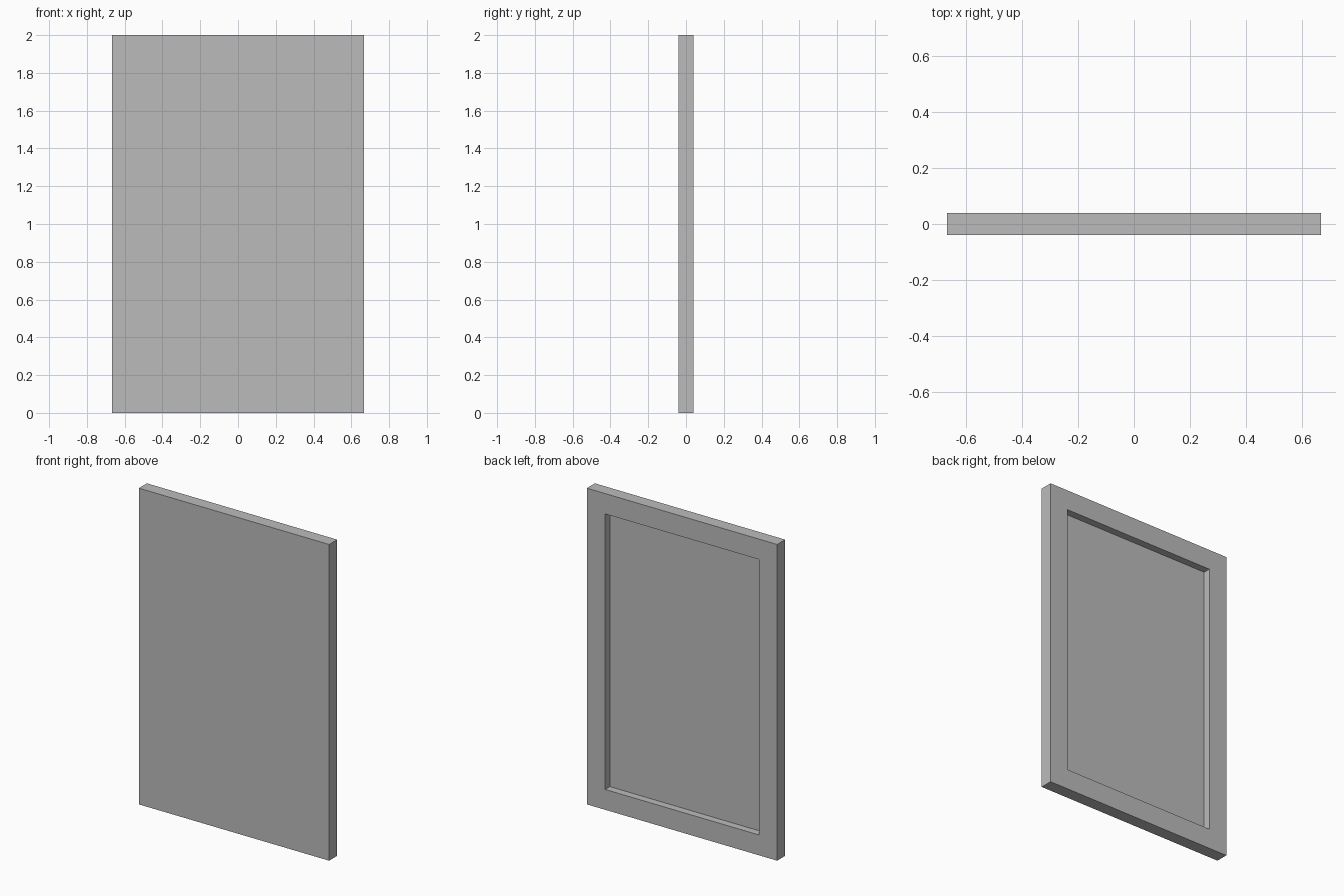
import bpy, bmesh

if "Cube" in bpy.data.objects:
    bpy.data.objects.remove(bpy.data.objects["Cube"])

W, T, H = 1.332, 0.08, 2.0    # panel width, thickness, height
MARGIN, DEPTH = 0.182, 0.047  # back frame width, recess depth

grey = bpy.data.materials.new("grey")
grey.diffuse_color = (0.5, 0.5, 0.5, 1)
grey.use_nodes = True
grey.node_tree.nodes["Principled BSDF"].inputs["Base Color"].default_value = grey.diffuse_color

# Slab standing on the ground
bm = bmesh.new()
bmesh.ops.create_cube(bm, size=1)
for v in bm.verts:
    v.co.x *= W
    v.co.y *= T
    v.co.z = (v.co.z + 0.5) * H

# Recess in the back: inset the face, then sink it with straight walls
bm.normal_update()
back = max(bm.faces, key=lambda f: f.normal.y)
bmesh.ops.inset_region(bm, faces=[back], thickness=MARGIN)
floor = bmesh.ops.extrude_discrete_faces(bm, faces=[back])["faces"][0]
bmesh.ops.translate(bm, verts=floor.verts, vec=(0, -DEPTH, 0))
bmesh.ops.recalc_face_normals(bm, faces=bm.faces)

mesh = bpy.data.meshes.new("door_panel")
bm.to_mesh(mesh)
bm.free()
mesh.materials.append(grey)
bpy.context.collection.objects.link(bpy.data.objects.new("door_panel", mesh))
